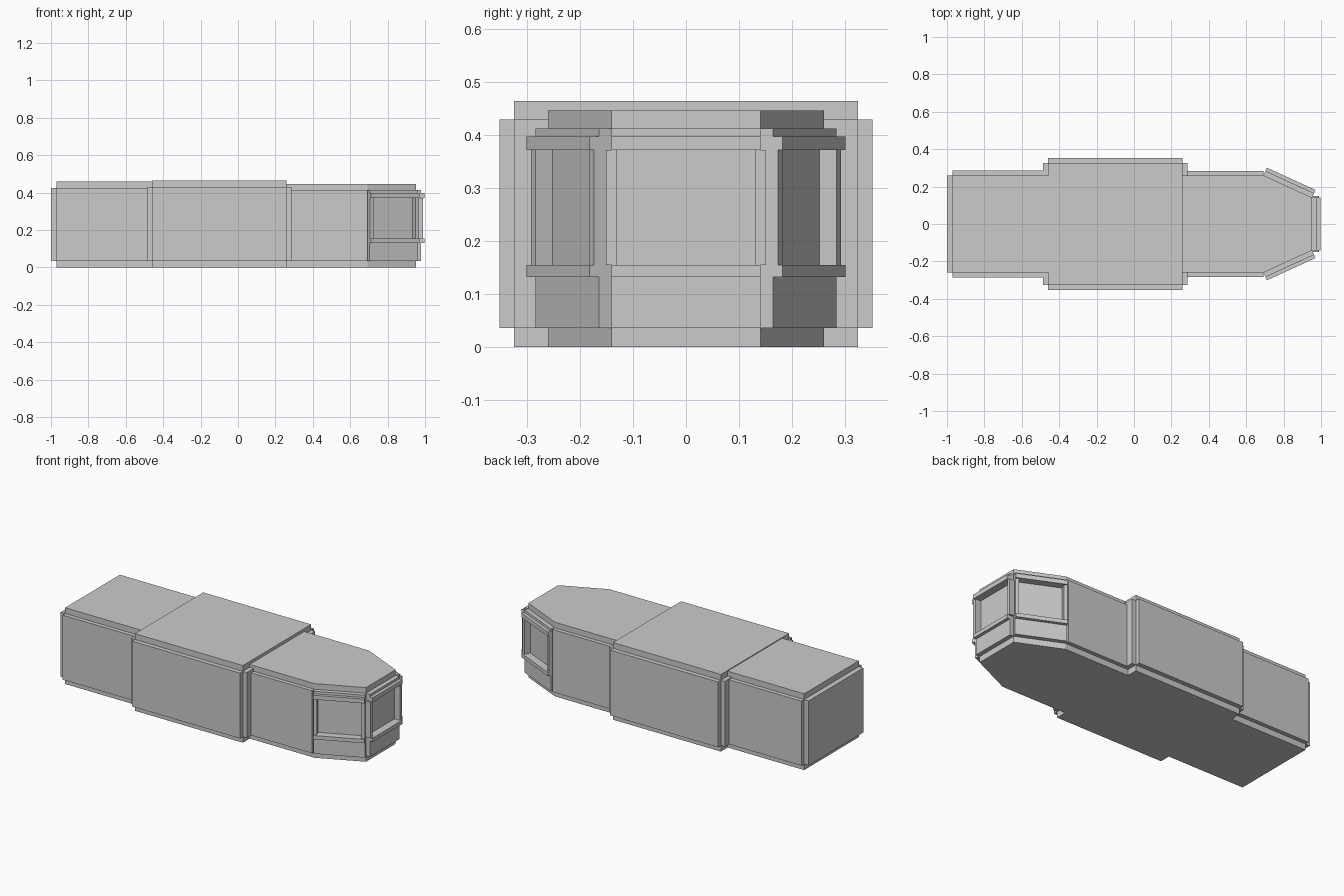
import bpy
import bmesh
from math import atan2, hypot
from mathutils import Matrix, Vector

old = bpy.data.objects.get("Cube")
if old:
    bpy.data.objects.remove(old, do_unlink=True)

# Single plain grey
grey = bpy.data.materials.new("plain_grey")
grey.use_nodes = True
colour = (0.6, 0.6, 0.6, 1)
grey.diffuse_color = colour
grey.node_tree.nodes["Principled BSDF"].inputs["Base Color"].default_value = colour

LOW = 0.036   # top of the floor slab


def finish(name, bm):
    bmesh.ops.recalc_face_normals(bm, faces=bm.faces)
    mesh = bpy.data.meshes.new(name)
    bm.to_mesh(mesh)
    bm.free()
    mesh.materials.append(grey)
    obj = bpy.data.objects.new(name, mesh)
    bpy.context.collection.objects.link(obj)
    return obj


def box(name, x, y, z, frame=Matrix()):
    """Box between the given ranges, placed in a local frame."""
    bm = bmesh.new()
    bmesh.ops.create_cube(bm, size=1)
    for v in bm.verts:
        v.co = frame @ Vector([(r[0] + r[1]) / 2 + c * (r[1] - r[0])
                               for c, r in zip(v.co, (x, y, z))])
    return finish(name, bm)


def prism(name, outline, z0, z1):
    bm = bmesh.new()
    base = bm.faces.new([bm.verts.new((x, y, z0)) for x, y in outline])
    top = bmesh.ops.extrude_face_region(bm, geom=[base])["geom"]
    for v in top:
        if isinstance(v, bmesh.types.BMVert):
            v.co.z = z1
    return finish(name, bm)


# Rear block: slab-height core with side and end wall panels
box("rear_body", (-0.97, -0.46), (-0.26, 0.26), (0, 0.46))
box("rear_side_walls", (-0.97, -0.46), (-0.285, 0.285), (LOW, 0.425))
box("rear_end_wall", (-1, -0.97), (-0.26, 0.26), (LOW, 0.425))

# Wide middle block
box("middle_body", (-0.46, 0.26), (-0.325, 0.325), (0, 0.465))
box("middle_side_walls", (-0.46, 0.26), (-0.352, 0.352), (LOW, 0.43))
box("middle_end_walls", (-0.486, 0.287), (-0.325, 0.325), (LOW, 0.43))

# Tapered nose block
nose = [(0.26, -0.26), (0.692, -0.26), (0.952, -0.141),
        (0.952, 0.141), (0.692, 0.26), (0.26, 0.26)]
prism("nose_body", nose, 0, 0.447)
box("nose_side_walls", (0.26, 0.692), (-0.284, 0.284), (LOW, 0.413))


def window_bay(name, start, end, post_shift=0):
    """Wall panel with a recessed, framed window; local y points inward."""
    dx, dy = end[0] - start[0], end[1] - start[1]
    w = hypot(dx, dy)
    f = Matrix.Translation((*start, 0)) @ Matrix.Rotation(atan2(dy, dx), 4, "Z")
    box(name + "_lower_wall", (0, w), (-0.026, 0), (LOW, 0.132), f)
    box(name + "_header_wall", (0, w), (-0.026, 0), (0.398, 0.413), f)
    box(name + "_sill", (0, w), (-0.045, 0), (0.132, 0.155), f)
    box(name + "_lintel", (0, w), (-0.045, 0), (0.372, 0.398), f)
    for side, a in (("start", -post_shift), ("end", w - 0.02 + post_shift)):
        box(f"{name}_{side}_post", (a, a + 0.02), (-0.036, 0), (0.155, 0.372), f)


# Three windows around the nose
window_bay("right_window", nose[1], nose[2])
window_bay("nose_window", nose[2], nose[3], 0.01)
window_bay("left_window", nose[3], nose[4])
